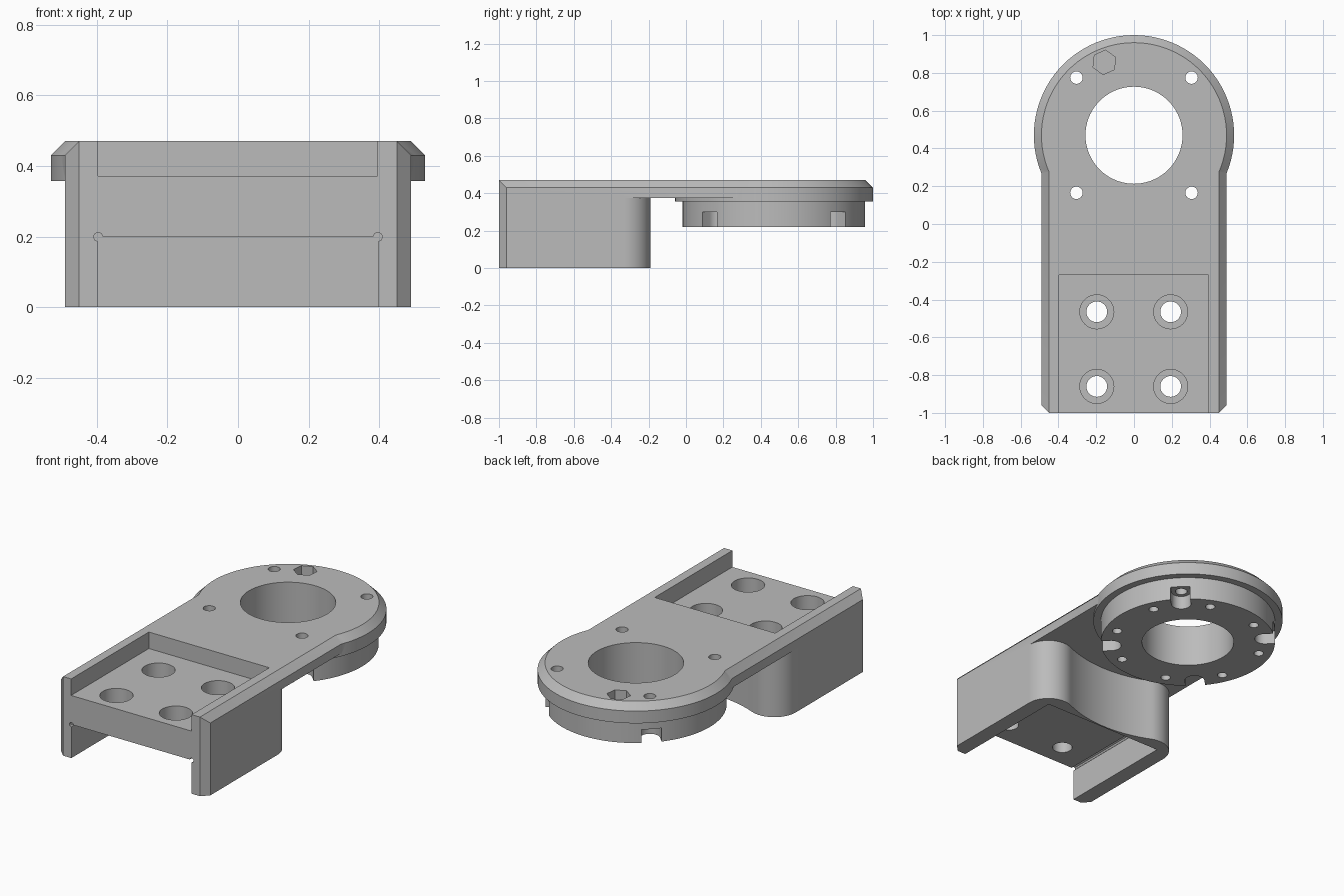
import bpy, bmesh, math
from mathutils import Matrix, Vector

cube = bpy.data.objects.get("Cube")
if cube:
    bpy.data.objects.remove(cube, do_unlink=True)

grey = bpy.data.materials.new("machined_grey")
grey.use_nodes = True
colour = (0.5, 0.5, 0.5, 1)
grey.diffuse_color = colour
grey.node_tree.nodes["Principled BSDF"].inputs["Base Color"].default_value = colour

RING_Y = 0.47      # centre of the round head
TOP = 0.47         # top of the bracket
CHAMFER = 0.04


def make(name, bm):
    bmesh.ops.recalc_face_normals(bm, faces=bm.faces[:])
    mesh = bpy.data.meshes.new(name)
    bm.to_mesh(mesh)
    bm.free()
    mesh.materials.append(grey)
    obj = bpy.data.objects.new(name, mesh)
    bpy.context.scene.collection.objects.link(obj)
    return obj


def prism(name, points, z0, z1):
    bm = bmesh.new()
    face = bm.faces.new([bm.verts.new((x, y, z0)) for x, y in points])
    new = bmesh.ops.extrude_face_region(bm, geom=[face])["geom"]
    verts = [g for g in new if isinstance(g, bmesh.types.BMVert)]
    bmesh.ops.translate(bm, verts=verts, vec=(0, 0, z1 - z0))
    return make(name, bm)


def arc(cx, cy, r, a0, a1, n):
    return [(cx + r * math.cos(a0 + (a1 - a0) * i / n),
             cy + r * math.sin(a0 + (a1 - a0) * i / n)) for i in range(n + 1)]


def cylinder(name, x, y, r, z0, z1, sides=32, turn=0.0):
    ring = arc(x, y, r, turn, turn + math.tau, sides)[:-1]
    return prism(name, ring, z0, z1)


def box(name, x0, x1, y0, y1, z0, z1):
    return prism(name, [(x0, y0), (x1, y0), (x1, y1), (x0, y1)], z0, z1)


def combine(target, tool, operation):
    mod = target.modifiers.new(operation.lower(), "BOOLEAN")
    mod.operation = operation
    mod.solver = "EXACT"
    mod.object = tool
    bpy.context.view_layer.objects.active = target
    bpy.ops.object.modifier_apply(modifier=mod.name)
    bpy.data.objects.remove(tool, do_unlink=True)


def cut(tool):
    combine(bracket, tool, "DIFFERENCE")


# Arm: straight block with chamfered top sides and front corners
half, front = 0.49, -1.0
bm = bmesh.new()
for s in (-1, 1):
    for z in (0, TOP - CHAMFER):
        bm.verts.new((s * half, RING_Y, z))
        bm.verts.new((s * half, front + CHAMFER, z))
        bm.verts.new((s * (half - CHAMFER), front, z))
    bm.verts.new((s * (half - CHAMFER), RING_Y, TOP))
    bm.verts.new((s * (half - CHAMFER), front, TOP))
bmesh.ops.convex_hull(bm, input=bm.verts[:])
bmesh.ops.dissolve_limit(bm, angle_limit=0.01, verts=bm.verts[:], edges=bm.edges[:])
bracket = make("mounting_bracket", bm)

# Clearance under the arm: rounded lobes joined by a hollow around the head
lobe_x, lobe_y, lobe_r = 0.35, -0.33, 0.14
reach = Vector((lobe_x, RING_Y - lobe_y))
meet = math.atan2(reach.y, -reach.x)
lobe = arc(lobe_x, lobe_y, lobe_r, 0, meet, 20)
hollow = arc(0, RING_Y, reach.length - lobe_r, meet - math.pi, -meet, 24)
mirrored = [(-x, y) for x, y in reversed(lobe)]
outline = [(0.7, 1.2), (0.7, lobe_y)] + lobe + hollow[1:-1] + mirrored
outline += [(-0.7, lobe_y), (-0.7, 1.2)]
cut(prism("clearance_cutter", outline, -0.1, 0.375))

# Round head: chamfered flange above a narrower spigot ring
profile = [(0, 0.22), (0.488, 0.22), (0.488, 0.357), (0.53, 0.357),
           (0.53, TOP - CHAMFER), (0.53 - CHAMFER, TOP), (0, TOP)]
bm = bmesh.new()
verts = [bm.verts.new((r, 0, z)) for r, z in profile]
edges = [bm.edges.new(pair) for pair in zip(verts, verts[1:])]
bmesh.ops.spin(bm, geom=verts + edges, axis=(0, 0, 1), cent=(0, 0, 0),
               angle=math.tau, steps=96)
bmesh.ops.remove_doubles(bm, verts=bm.verts[:], dist=0.0005)
bmesh.ops.dissolve_limit(bm, angle_limit=0.01, verts=bm.verts[:], edges=bm.edges[:])
bmesh.ops.translate(bm, verts=bm.verts[:], vec=(0, RING_Y, 0))
combine(bracket, make("round_head", bm), "UNION")

# Upper and lower channels leaving a web between the side walls
cut(box("upper_channel", -0.397, 0.395, -1.2, -0.27, 0.372, 0.7))
cut(box("lower_channel", -0.396, 0.396, -1.2, -0.272, -0.2, 0.2))

# Small relief grooves in the upper corners of the lower channel
for s in (-1, 1):
    groove = cylinder("relief_groove", 0, 0, 0.013, 0, 1, 8)
    groove.data.transform(Matrix.Translation((s * 0.396, -0.272, 0.199))
                          @ Matrix.Rotation(math.pi / 2, 4, "X"))
    cut(groove)

# Counterbored screw holes in the web
for x in (-0.197, 0.194):
    for y in (-0.465, -0.86):
        cut(cylinder("screw_hole", x, y, 0.055, 0.1, 0.5))
        cut(cylinder("counterbore", x, y, 0.09, 0.28, 0.5, 40))

# Central bore
cut(cylinder("bore", 0, RING_Y, 0.257, 0, 0.8, 72))

# Four through holes, each with a U-shaped slot in the spigot ring
for k in range(4):
    a = math.radians(45 + 90 * k)
    w, r = 0.055, 0.431
    shape = arc(r, 0, w, math.pi / 2, math.pi * 1.5, 16) + [(0.6, -w), (0.6, w)]
    slot = prism("ring_slot", shape, 0.1, 0.3)
    slot.data.transform(Matrix.Translation((0, RING_Y, 0)) @ Matrix.Rotation(a, 4, "Z"))
    cut(slot)
    cut(cylinder("through_hole", r * math.cos(a), RING_Y + r * math.sin(a),
                 0.033, 0.1, 0.7, 24))

# Eight blind holes under the ring
for k in range(8):
    a = math.radians(22.5 + 45 * k)
    cut(cylinder("blind_hole", 0.416 * math.cos(a), RING_Y + 0.416 * math.sin(a),
                 0.027, 0.1, 0.3, 20))

# Hexagonal nut pocket on top
cut(cylinder("nut_pocket", -0.157, 0.856, 0.065, 0.37, 0.7, 6, math.radians(24)))

# Smooth curved walls, crisp edges
bpy.ops.object.select_all(action="DESELECT")
bracket.select_set(True)
bpy.context.view_layer.objects.active = bracket
bpy.ops.object.shade_smooth_by_angle(angle=math.radians(25))
